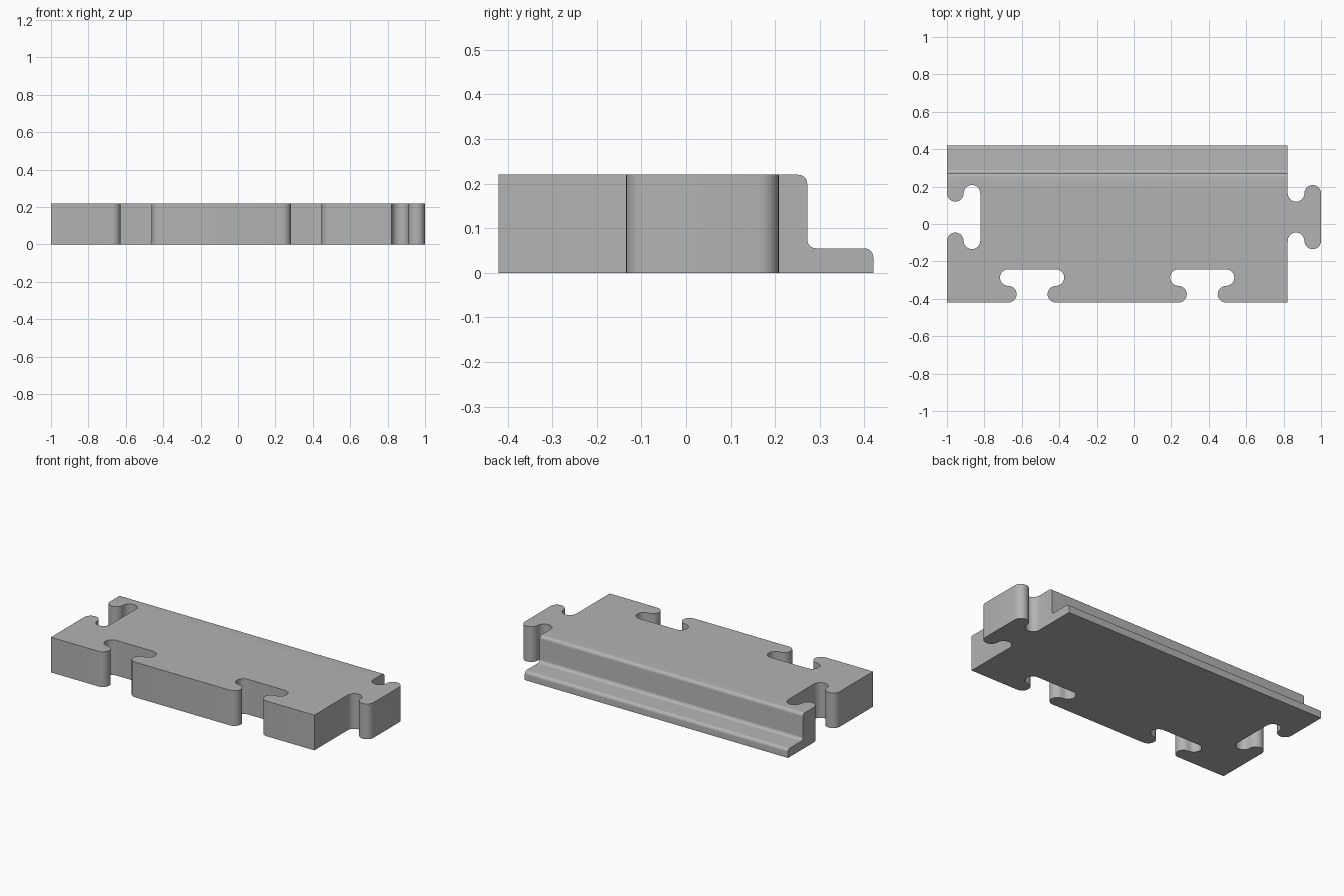
import bpy
import bmesh
from math import pi, cos, sin, radians

if "Cube" in bpy.data.objects:
    bpy.data.objects.remove(bpy.data.objects["Cube"], do_unlink=True)

HEIGHT, LEDGE = 0.22, 0.055
FRONT, BACK, STEP = -0.42, 0.42, 0.272
LEFT_END, RIGHT_END = -1.0, 0.822
DEPTH = 0.178            # how far a joint reaches
R = DEPTH / 4            # radius of its lobes
SIDE_Y = 0.037           # centre of the end joints
FILLET = 0.02
SEG = 12

grey = bpy.data.materials.new("plain_grey")
grey.use_nodes = True
colour = (0.45, 0.45, 0.45, 1)
grey.diffuse_color = colour
grey.node_tree.nodes["Principled BSDF"].inputs["Base Color"].default_value = colour


def arc(cx, cy, r, start, end, n=SEG):
    """Points on an arc, angles in degrees."""
    steps = [radians(start + (end - start) * i / n) for i in range(n + 1)]
    return [(cx + r * cos(a), cy + r * sin(a)) for a in steps]


def joint():
    """Dovetail outline as (along, depth), from negative to positive side."""
    c = 0.127
    half = arc(c, R, R, 270, 90)[:-1] + arc(c, 3 * R, R, -90, 90)
    return [(-t, d) for t, d in half] + [(t, d) for t, d in reversed(half)]


def prism(name, points, place, direction):
    """Extrude a flat outline into a closed solid."""
    bm = bmesh.new()
    face = bm.faces.new([bm.verts.new(place(p)) for p in points])
    out = bmesh.ops.extrude_face_region(bm, geom=[face])
    moved = [v for v in out["geom"] if isinstance(v, bmesh.types.BMVert)]
    bmesh.ops.translate(bm, verts=moved, vec=direction)
    bmesh.ops.recalc_face_normals(bm, faces=bm.faces)
    mesh = bpy.data.meshes.new(name)
    bm.to_mesh(mesh)
    bm.free()
    mesh.materials.append(grey)
    obj = bpy.data.objects.new(name, mesh)
    bpy.context.collection.objects.link(obj)
    return obj


# Plan outline: two front sockets, a tab on one end, a socket on the other
plan = [(LEFT_END, FRONT)]
for x in (-0.545, 0.365):
    plan += [(x + t, FRONT + d) for t, d in joint()]
plan.append((RIGHT_END, FRONT))
plan += [(RIGHT_END + d, SIDE_Y + t) for t, d in joint()]
plan += [(RIGHT_END, BACK + 0.1), (LEFT_END, BACK + 0.1)]
plan += [(LEFT_END + d, SIDE_Y + t) for t, d in reversed(joint())]
block = prism("interlocking_block", plan, lambda p: (p[0], p[1], -0.1), (0, 0, 0.5))

# Side profile: flat block with a low rounded ledge along the back
profile = [(FRONT - 0.2, 0), (BACK, 0)]
profile += arc(BACK - FILLET, LEDGE - FILLET, FILLET, 0, 90, 8)
profile += arc(STEP + FILLET, LEDGE + FILLET, FILLET, 270, 180, 8)
profile += arc(STEP - FILLET, HEIGHT - FILLET, FILLET, 0, 90, 8)
profile.append((FRONT - 0.2, HEIGHT))
helper = prism("profile_helper", profile, lambda p: (-1.2, p[0], p[1]), (2.4, 0, 0))
helper.hide_render = True

# Keep only what both shapes share
cut = block.modifiers.new("profile_cut", "BOOLEAN")
cut.operation = "INTERSECT"
cut.solver = "EXACT"
cut.object = helper
bpy.ops.object.select_all(action="DESELECT")
bpy.context.view_layer.objects.active = block
block.select_set(True)
bpy.ops.object.modifier_apply(modifier=cut.name)
bpy.data.objects.remove(helper, do_unlink=True)
bpy.ops.object.shade_smooth_by_angle(angle=radians(30))
